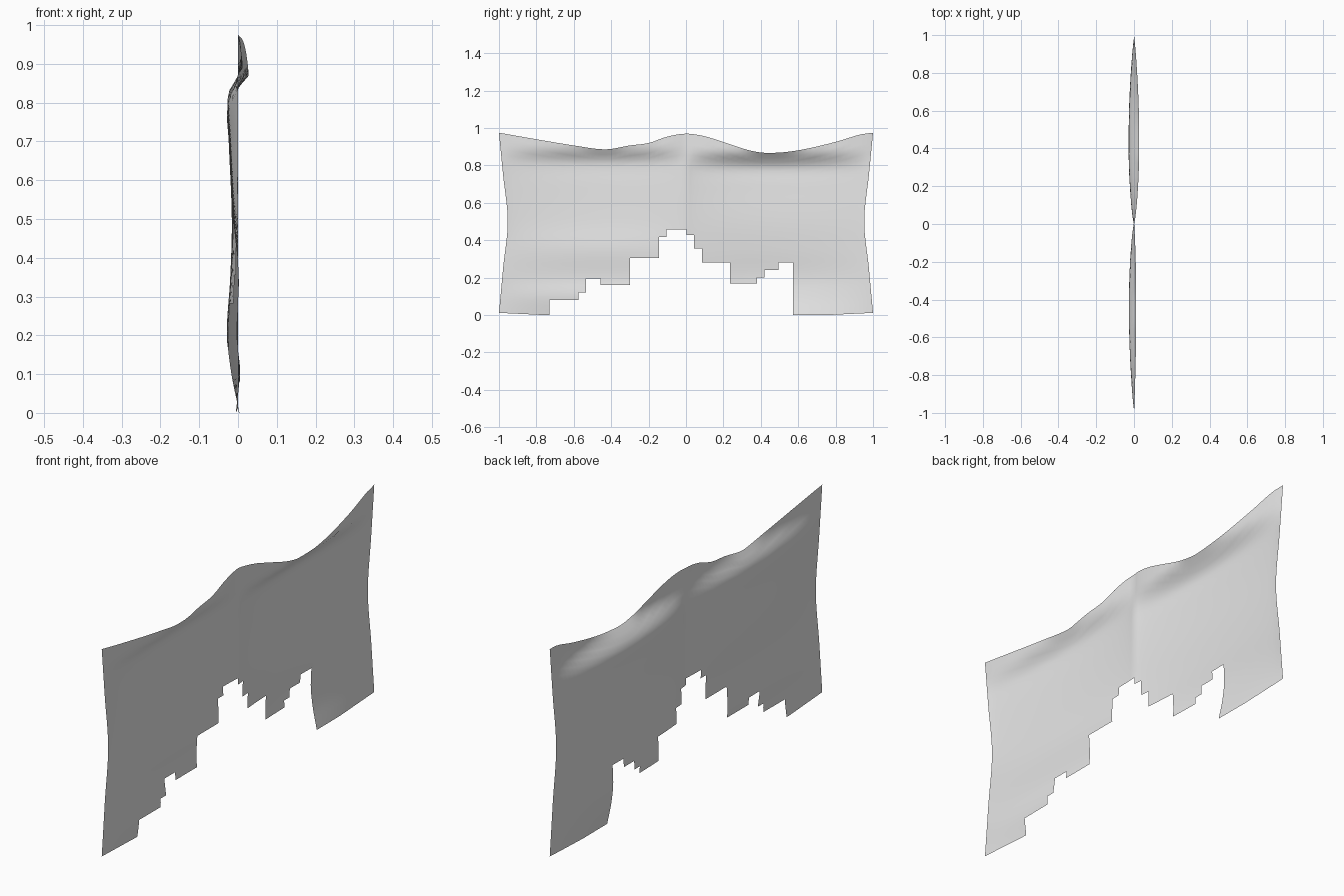
import bpy, bmesh, math

cube = bpy.data.objects.get("Cube")
if cube:
    bpy.data.objects.remove(cube, do_unlink=True)


def curve(points, t):
    """Smooth cubic interpolation through (position, value) points."""
    n = len(points)
    t = min(max(t, points[0][0]), points[-1][0])

    def slope(i):
        a, b = points[max(i - 1, 0)], points[min(i + 1, n - 1)]
        return (b[1] - a[1]) / (b[0] - a[0])

    for i in range(n - 1):
        (x0, y0), (x1, y1) = points[i], points[i + 1]
        if t <= x1:
            h = x1 - x0
            s = (t - x0) / h
            return ((2*s**3 - 3*s**2 + 1) * y0 + (s**3 - 2*s**2 + s) * h * slope(i)
                    + (3*s**2 - 2*s**3) * y1 + (s**3 - s**2) * h * slope(i + 1))
    return points[-1][1]


def refine(values, gap):
    """Fill a sorted list of grid lines so none are further apart than gap."""
    out = [values[0]]
    for a, b in zip(values, values[1:]):
        k = max(1, math.ceil((b - a) / gap))
        out += [a + (b - a) * j / k for j in range(1, k + 1)]
    return out


# Ragged hem: (end of step along y, height of the hem)
HEM = [(-0.73, 0.0), (-0.575, 0.08), (-0.535, 0.12), (-0.457, 0.195),
       (-0.30, 0.16), (-0.145, 0.305), (-0.105, 0.418), (0.002, 0.458),
       (0.042, 0.427), (0.085, 0.355), (0.235, 0.282), (0.38, 0.17),
       (0.42, 0.202), (0.495, 0.242), (0.573, 0.28), (1.0, 0.0)]
# Sagging top edge, pinned at both corners and the middle
TOP = [(-1, 0.975), (-0.8, 0.94), (-0.6, 0.907), (-0.43, 0.886), (-0.3, 0.907),
       (-0.2, 0.92), (-0.1, 0.954), (0, 0.97), (0.1, 0.956), (0.2, 0.925),
       (0.35, 0.878), (0.45, 0.867), (0.6, 0.881), (0.8, 0.926), (0.93, 0.965),
       (1, 0.975)]
# Side edges pulled inward at mid height
PINCH = [(0, 0), (0.25, 0.022), (0.5, 0.047), (0.75, 0.022), (0.975, 0)]
# Billow of the cloth by height, for the two halves
BILLOW_POS = [(0, 0.004), (0.1, -0.018), (0.2, -0.029), (0.35, -0.02),
              (0.5, -0.016), (0.7, -0.024), (0.79, -0.027), (0.83, -0.005),
              (0.87, 0.028)]
BILLOW_NEG = [(0, -0.008), (0.1, 0.006), (0.2, -0.004), (0.35, 0.002),
              (0.5, -0.012), (0.7, -0.022), (0.82, -0.026), (0.855, -0.008),
              (0.89, 0.012)]


def warp(y, z):
    """Drape a point of the flat sheet."""
    t = max(0.0, (z - 0.5) / 0.475)
    nz = z + (curve(TOP, y) - 0.975) * t * t * (3 - 2 * t)
    nz += 0.012 * max(0.0, (abs(y) - 0.75) / 0.25) * max(0.0, 1 - z / 0.15)
    ny = y - math.copysign(curve(PINCH, z) * abs(y) ** 8, y)
    swell = abs(math.sin(math.pi * abs(y) ** 0.85)) ** 0.8
    x = curve(BILLOW_POS if y > 0 else BILLOW_NEG, nz) * swell
    return x, ny, nz


# Flat grid with lines on every hem step, keeping cells above the hem
ys = refine([-1.0] + [e for e, _ in HEM], 0.03)
zs = refine(sorted({h for _, h in HEM}) + [0.975], 0.03)
bm = bmesh.new()
grid = [[bm.verts.new(warp(y, z)) for z in zs] for y in ys]
for i in range(len(ys) - 1):
    mid = (ys[i] + ys[i + 1]) / 2
    hem = next(h for e, h in HEM if mid < e)
    for j in range(len(zs) - 1):
        if (zs[j] + zs[j + 1]) / 2 > hem:
            bm.faces.new((grid[i][j], grid[i + 1][j],
                          grid[i + 1][j + 1], grid[i][j + 1])).smooth = True
bmesh.ops.delete(bm, geom=[v for v in bm.verts if not v.link_faces], context='VERTS')

mesh = bpy.data.meshes.new("torn_cloth_banner")
bm.to_mesh(mesh)
bm.free()
banner = bpy.data.objects.new("torn_cloth_banner", mesh)
bpy.context.collection.objects.link(banner)

# Plain pale cloth
cloth = bpy.data.materials.new("pale_grey_cloth")
cloth.use_nodes = True
color = (0.8, 0.8, 0.8, 1)
cloth.diffuse_color = color
cloth.node_tree.nodes["Principled BSDF"].inputs["Base Color"].default_value = color
mesh.materials.append(cloth)
